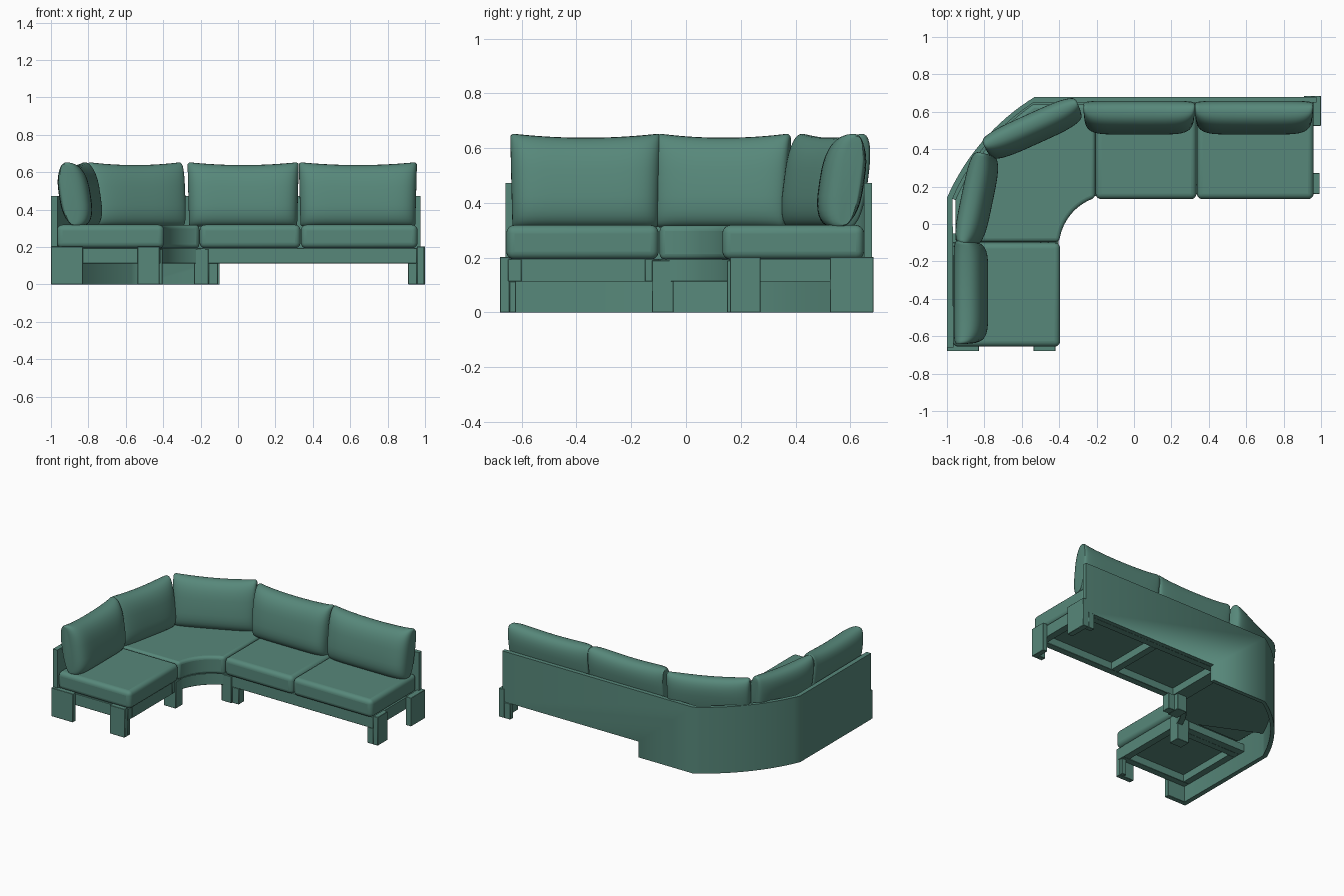
import bpy, bmesh, math
from mathutils import Vector

if "Cube" in bpy.data.objects:
    bpy.data.objects.remove(bpy.data.objects["Cube"])

fabric = bpy.data.materials.new("green_fabric")
fabric.diffuse_color = (0.095, 0.245, 0.195, 1)
fabric.use_nodes = True
fabric.node_tree.nodes["Principled BSDF"].inputs["Base Color"].default_value = fabric.diffuse_color


def finish(name, bm, bevel=0.0, segs=1):
    bmesh.ops.recalc_face_normals(bm, faces=bm.faces)
    me = bpy.data.meshes.new(name)
    bm.to_mesh(me)
    bm.free()
    me.materials.append(fabric)
    ob = bpy.data.objects.new(name, me)
    bpy.context.collection.objects.link(ob)
    if bevel:
        m = ob.modifiers.new("bevel", 'BEVEL')
        m.width, m.segments = bevel, segs
        m.limit_method, m.angle_limit = 'ANGLE', math.radians(40)
    bpy.ops.object.select_all(action='DESELECT')
    ob.select_set(True)
    bpy.context.view_layer.objects.active = ob
    bpy.ops.object.shade_smooth_by_angle(angle=math.radians(35))
    return ob


def prism(name, pts, z0, z1, bevel=0.0, segs=1):
    bm = bmesh.new()
    f = bm.faces.new([bm.verts.new((x, y, z0)) for x, y in pts])
    r = bmesh.ops.extrude_face_region(bm, geom=[f])
    for v in r['geom']:
        if isinstance(v, bmesh.types.BMVert):
            v.co.z = z1
    return finish(name, bm, bevel, segs)


def box(name, x0, x1, y0, y1, z0, z1, bevel=0.002, segs=1):
    return prism(name, [(x0, y0), (x1, y0), (x1, y1), (x0, y1)], z0, z1, bevel, segs)


def arc(a, b, bulge, n=16):
    """Circular arc from a to b, bowed left of the a-b direction by bulge."""
    a, b = Vector(a), Vector(b)
    c = (b - a).length / 2
    r = (c * c + bulge * bulge) / (2 * bulge)
    u = (b - a).normalized()
    w = Vector((-u.y, u.x))
    half = math.asin(c / r)
    mid = (a + b) / 2 + w * (bulge - r)
    return [tuple(mid + u * r * math.sin(t) + w * r * math.cos(t))
            for t in [half * (2 * i / n - 1) for i in range(n + 1)]]


def pillow(name, a, b, thick, pin=0.35, power=7, lean=0.025, z0=0.31, z1=0.638, n=32, m=36):
    """Back cushion; a-b is its rear line, the front lies right of that line."""
    a, b = Vector(a), Vector(b)
    u = (b - a).normalized()
    front = Vector((u.y, -u.x))
    L, H, zc = (b - a).length, (z1 - z0) / 2, (z0 + z1) / 2
    bm = bmesh.new()
    rings = []
    for i in range(n + 1):
        s = -math.cos(math.pi * i / n)
        k = 0.45 + 0.55 * math.sqrt(max(0, 1 - abs(s) ** power))
        q = 1 - 0.06 * max(0, (abs(s) - 0.95) / 0.05) ** 2
        ring = []
        for j in range(m):
            t = 2 * math.pi * j / m
            c, sn = math.cos(t), math.sin(t)
            d = math.copysign(abs(c) ** 0.85, c) * k * q
            h = math.copysign(abs(sn) ** 0.7, sn) * q
            depth = lean * 0.8 + thick * (0.5 - pin * (1 - k) + 0.5 * d) - lean * h
            along = L / 2 * s * (0.985 + 0.015 * h)
            p = (a + b) / 2 + u * along + front * depth
            ring.append(bm.verts.new((p.x, p.y, zc + H * h + 0.016 * s * s * max(h, 0))))
        rings.append(ring)
    for r0, r1 in zip(rings, rings[1:]):
        for j in range(m):
            bm.faces.new((r0[j], r0[(j + 1) % m], r1[(j + 1) % m], r1[j]))
    bm.faces.new(rings[0])
    bm.faces.new(rings[-1])
    return finish(name, bm)


def frame(name, x0, x1, y0, y1, bars=(), w=0.05):
    """Rectangular seat base: rails, cross bars and a recessed deck."""
    z0, z1 = 0.113, 0.195
    box(name + "_rail_front", x0, x1, y0, y0 + w, z0, z1)
    box(name + "_rail_rear", x0, x1, y1 - w, y1, z0, z1)
    for i, x in enumerate((x0, x1 - w) + tuple(bars)):
        box(f"{name}_rail_cross_{i}", x, x + w, y0 + w, y1 - w, z0, z1, 0)
    box(name + "_deck", x0 + w, x1 - w, y0 + w, y1 - w, 0.165, z1, 0)


# one continuous back panel, cut away underneath along the right run
outer = arc((-0.53, 0.68), (-1.0, 0.14), -0.055)
inner = arc((-0.535, 0.65), (-0.97, 0.135), -0.05)
panel = prism("back_panel", [(0.975, 0.68)] + outer + [(-1.0, -0.66), (-0.965, -0.66)]
              + inner[::-1] + [(0.975, 0.65)], 0, 0.473)
cutter = box("panel_cutter", -0.1, 1.1, 0.6, 0.75, -0.1, 0.113, 0)
cutter.hide_render = True
cutter.hide_viewport = True
cutter.display_type = 'WIRE'
cut = panel.modifiers.new("cut", 'BOOLEAN')
cut.operation, cut.solver, cut.object = 'DIFFERENCE', 'EXACT', cutter

# seat bases
frame("right_base", -0.2, 0.957, 0.16, 0.65, (0.315,))
frame("left_base", -0.97, -0.415, -0.65, -0.1)

# corner base with its concave front rail
hollow = arc((-0.2, 0.16), (-0.415, -0.1), -0.045)
behind = arc((-0.2, 0.21), (-0.46, -0.1), -0.05)
prism("corner_front_rail", hollow + behind[::-1], 0.113, 0.195, 0.002)
prism("corner_deck", behind + inner[::-1] + [(-0.2, 0.65)], 0.165, 0.195)
box("corner_side_rail_right", -0.25, -0.2, 0.2, 0.65, 0.113, 0.165, 0)
box("corner_side_rail_left", -0.97, -0.45, -0.1, -0.05, 0.113, 0.165, 0)

# legs on the right end: outer plate and inner return
for tag, y0, y1, x1 in (("front", 0.16, 0.272, 0.993), ("rear", 0.525, 0.685, 1.0)):
    box("right_leg_plate_" + tag, 0.957, x1, y0, y1, 0, 0.203)
    ya = y0 if tag == "front" else y1 - 0.035
    box("right_leg_return_" + tag, 0.91, 0.957, ya, ya + 0.035, 0, 0.113)

# legs on the left end
for tag, x0, x1 in (("inner", -0.537, -0.42), ("outer", -1.0, -0.83)):
    box("left_leg_" + tag, x0, x1, -0.68, -0.645, 0, 0.203)
box("left_leg_return", -0.455, -0.42, -0.645, -0.62, 0, 0.113)

# legs either side of the corner
box("corner_leg_right", -0.235, -0.158, 0.15, 0.25, 0, 0.19)
box("corner_leg_right_side", -0.158, -0.107, 0.16, 0.22, 0, 0.113)
box("corner_leg_left", -0.5, -0.405, -0.125, -0.045, 0, 0.19)

# seat cushions
for tag, x0, x1, y0, y1 in (("middle", -0.205, 0.334, 0.133, 0.65),
                            ("right", 0.336, 0.96, 0.133, 0.65),
                            ("left", -0.968, -0.395, -0.656, -0.1)):
    box("seat_cushion_" + tag, x0, x1, y0, y1, 0.193, 0.319, 0.03, 5)
seat_front = arc((-0.207, 0.14), (-0.4, -0.096), -0.045)
seat_back = arc((-0.54, 0.64), (-0.955, 0.13), -0.045)
prism("seat_cushion_corner", seat_front + [(-0.955, -0.096)] + seat_back[::-1] + [(-0.207, 0.64)],
      0.193, 0.318, 0.02, 4)

# back cushions
pillow("back_cushion_right", (0.325, 0.671), (0.957, 0.671), 0.165)
pillow("back_cushion_middle", (-0.27, 0.671), (0.325, 0.671), 0.165)
pillow("back_cushion_corner_a", (-0.83, 0.482), (-0.33, 0.708), 0.15, 0.05, 4)
pillow("back_cushion_corner_b", (-0.985, -0.09), (-0.885, 0.395), 0.155, 0.05, 4)
pillow("back_cushion_left", (-0.977, -0.642), (-0.977, -0.09), 0.17)
